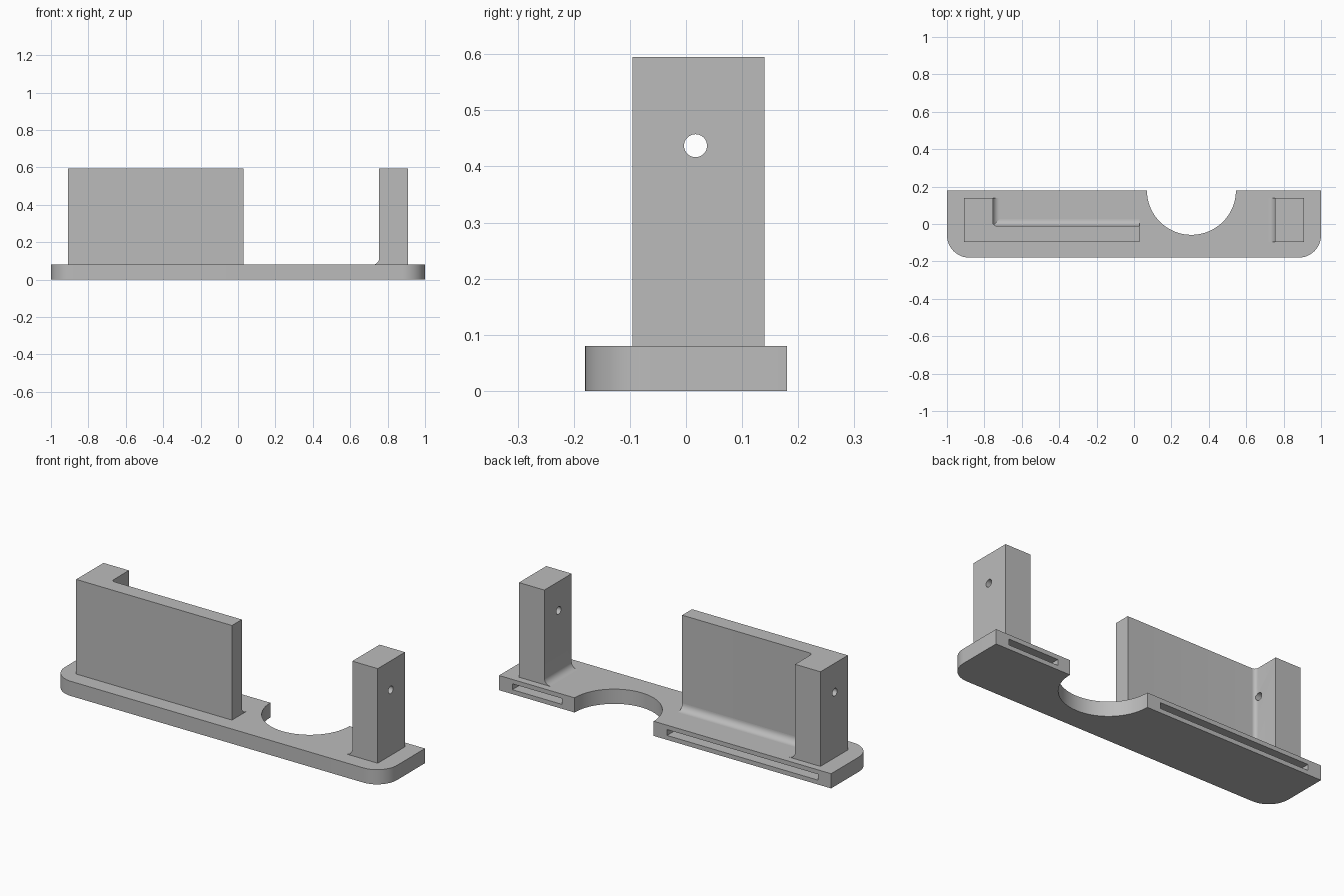
import bpy, bmesh, math
from mathutils import Vector

if "Cube" in bpy.data.objects:
    bpy.data.objects.remove(bpy.data.objects["Cube"])

grey = bpy.data.materials.new("light grey")
grey.diffuse_color = (0.5, 0.5, 0.5, 1)
grey.use_nodes = True
grey.node_tree.nodes["Principled BSDF"].inputs["Base Color"].default_value = grey.diffuse_color

TOP, HIGH = 0.08, 0.595          # plate top, post top
FRONT, BACK, WALL = -0.095, 0.14, -0.01   # y of post front, post back, wall back
OUT, INN, END = 0.908, 0.755, 0.03        # x of post outside, post inside, wall end
R = 0.036                        # foot fillet radius


def arc(cx, cy, r, a0, a1, n=10):
    """Points on an arc, angles in degrees."""
    steps = [math.radians(a0 + (a1 - a0) * i / n) for i in range(n + 1)]
    return [(cx + r * math.cos(a), cy + r * math.sin(a)) for a in steps]


def prism(name, profile, axis, lo, hi):
    """Extrude a 2D profile along an axis: z uses (x,y), y uses (x,z), x uses (y,z)."""
    place = {"z": lambda a, b, t: (a, b, t),
             "y": lambda a, b, t: (a, t, b),
             "x": lambda a, b, t: (t, a, b)}[axis]
    bm = bmesh.new()
    face = bm.faces.new([bm.verts.new(place(a, b, lo)) for a, b in profile])
    ext = bmesh.ops.extrude_face_region(bm, geom=[face])
    moved = [v for v in ext["geom"] if isinstance(v, bmesh.types.BMVert)]
    bmesh.ops.translate(bm, verts=moved, vec=Vector(place(0, 0, hi - lo)))
    bmesh.ops.recalc_face_normals(bm, faces=bm.faces)
    mesh = bpy.data.meshes.new(name)
    bm.to_mesh(mesh)
    bm.free()
    mesh.materials.append(grey)
    obj = bpy.data.objects.new(name, mesh)
    bpy.context.collection.objects.link(obj)
    return obj


def rect(a0, b0, a1, b1):
    return [(a0, b0), (a1, b0), (a1, b1), (a0, b1)]


def activate(obj):
    bpy.ops.object.select_all(action="DESELECT")
    obj.select_set(True)
    bpy.context.view_layer.objects.active = obj


def cut(obj, cutter):
    mod = obj.modifiers.new("cut", "BOOLEAN")
    mod.operation, mod.solver, mod.object = "DIFFERENCE", "EXACT", cutter
    activate(obj)
    bpy.ops.object.modifier_apply(modifier=mod.name)
    bpy.data.objects.remove(cutter)


# Plate with rounded front corners and a round notch in the back edge
plate = prism("base_plate",
              arc(-0.88, -0.06, 0.12, 180, 270, 14) + arc(0.88, -0.06, 0.12, 270, 360, 14)
              + [(1, 0.18)] + arc(0.307, 0.18, 0.238, 360, 180, 40) + [(-1, 0.18)],
              "z", 0, TOP)

# Slots in the back edge of the plate
for x0, x1 in ((-0.92, -0.012), (0.62, 0.92)):
    cut(plate, prism("slot_cutter", rect(x0, 0.024, x1, 0.056), "y", 0.0, 0.3))

# Left post and wall in one L-shaped piece with a rounded inner corner
r = 0.02
left = prism("wall_and_left_post",
             [(-OUT, FRONT), (END, FRONT), (END, WALL)]
             + arc(-INN + r, WALL + r, r, 270, 180, 8) + [(-INN, BACK), (-OUT, BACK)],
             "z", TOP, HIGH)

# Right post with a filleted foot on its inner side
right = prism("right_post",
              [(OUT, TOP), (OUT, HIGH), (INN, HIGH)] + arc(INN - R, TOP + R, R, 0, -90),
              "y", FRONT, BACK)

# Screw holes through both posts
for post in (left, right):
    cut(post, prism("hole_cutter", arc(0.017, 0.437, 0.0205, 0, 350, 35), "x", -1.2, 1.2))

# Foot fillets along the wall and the left post
wall_foot = prism("wall_foot_fillet",
                  [(WALL, TOP)] + arc(WALL + R, TOP + R, R, 270, 180), "x", -INN, END)
post_foot = prism("left_post_foot_fillet",
                  [(-INN, TOP)] + arc(-INN + R, TOP + R, R, 270, 180), "y", WALL, BACK)

for obj in (plate, left, right, wall_foot, post_foot):
    activate(obj)
    bpy.ops.object.shade_smooth_by_angle(angle=math.radians(30))
